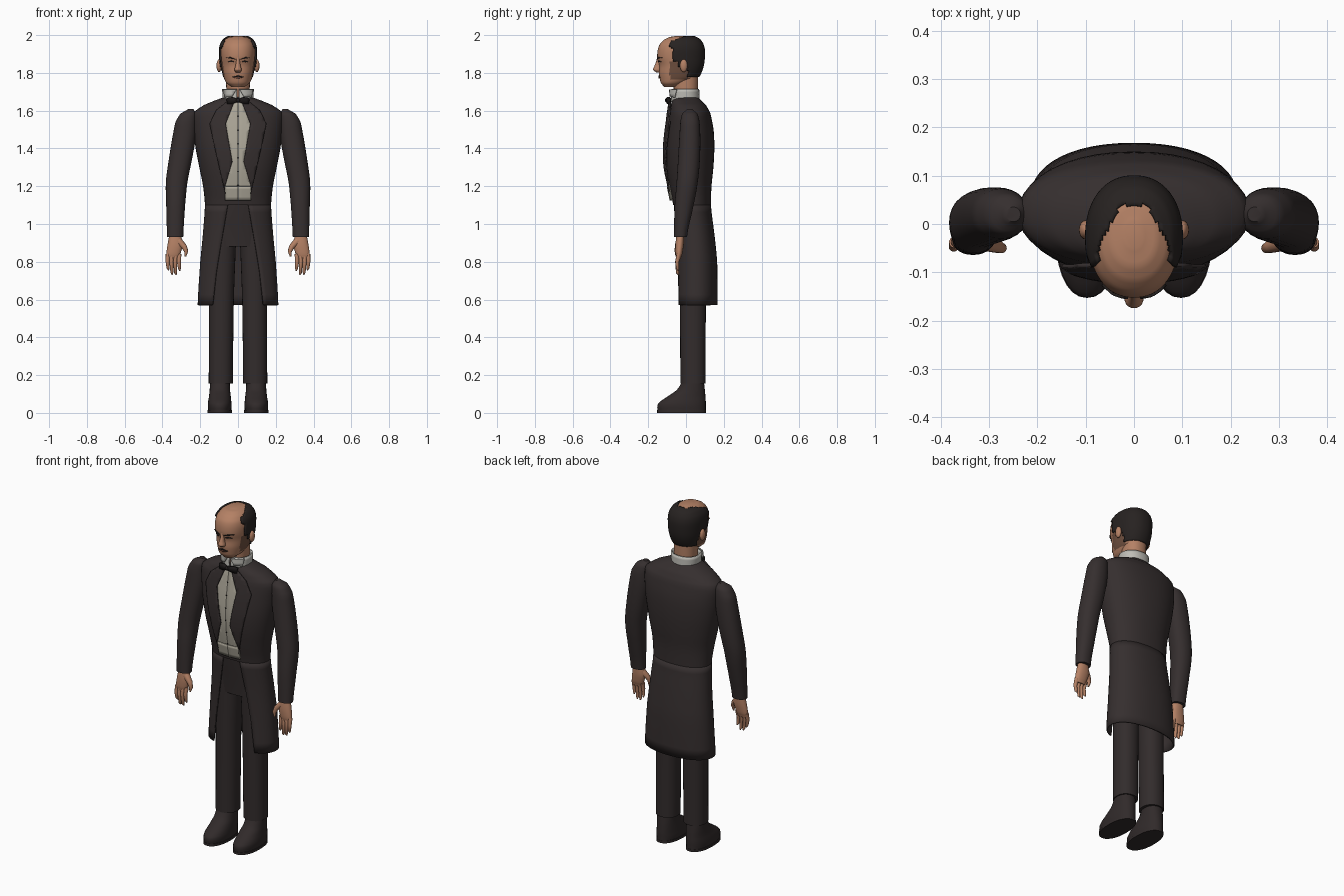
import bpy, bmesh, math
from mathutils import Vector

if "Cube" in bpy.data.objects:
    bpy.data.objects.remove(bpy.data.objects["Cube"], do_unlink=True)


def material(name, rgb):
    m = bpy.data.materials.new(name)
    m.use_nodes = True
    m.diffuse_color = (*rgb, 1)
    bsdf = m.node_tree.nodes["Principled BSDF"]
    bsdf.inputs["Base Color"].default_value = (*rgb, 1)
    bsdf.inputs["Roughness"].default_value = 0.8
    return m


CLOTH = material("coat cloth", (0.036, 0.028, 0.028))
TROUSER = material("trouser cloth", (0.032, 0.025, 0.025))
LEATHER = material("shoe leather", (0.03, 0.023, 0.023))
SHIRT = material("shirt linen", (0.42, 0.39, 0.32))
COLLAR = material("collar linen", (0.52, 0.51, 0.47))
SKIN = material("skin", (0.46, 0.22, 0.13))
STUBBLE = material("stubble", (0.16, 0.08, 0.05))
HAIR = material("hair", (0.02, 0.016, 0.015))
BLACK = material("black silk", (0.012, 0.01, 0.01))
LIP = material("lips", (0.25, 0.1, 0.065))


def finish(bm, name, *mats, thick=0, offset=1):
    me = bpy.data.meshes.new(name)
    bm.to_mesh(me)
    bm.free()
    ob = bpy.data.objects.new(name, me)
    bpy.context.collection.objects.link(ob)
    for m in mats:
        me.materials.append(m)
    if thick:
        mod = ob.modifiers.new("thickness", "SOLIDIFY")
        mod.thickness, mod.offset = thick, offset
    bpy.ops.object.select_all(action="DESELECT")
    ob.select_set(True)
    bpy.context.view_layer.objects.active = ob
    bpy.ops.object.shade_smooth_by_angle(angle=math.radians(45))
    return ob


def spline(rings, k=4):
    """Smoothly refine a list of (z, centre x, front y, back y, half width)."""
    out = []
    for i in range(len(rings) - 1):
        a, b, c, d = (rings[min(max(i + o, 0), len(rings) - 1)] for o in (-1, 0, 1, 2))
        for j in range(k):
            t = j / k
            out.append([q + t / 2 * (r - p + t * (2 * p - 5 * q + 4 * r - s + t * (3 * (q - r) + s - p)))
                        for p, q, r, s in zip(a, b, c, d)])
            out[-1][0] = b[0] + t * (c[0] - b[0])
    return out + [list(rings[-1])]


def lerp(table, z):
    for a, b in zip(table, table[1:]):
        if a[0] <= z <= b[0]:
            t = (z - a[0]) / (b[0] - a[0])
            return [p + t * (q - p) for p, q in zip(a, b)]
    return table[0] if z < table[0][0] else table[-1]


def loft_mesh(rings, side=1, n=40, power=2.2, edge=None, caps=True):
    """Stack of rounded sections; edge(z) leaves a gap open at the front."""
    bm = bmesh.new()
    rows = []
    for z, cx, y0, y1, rx in spline(rings):
        gap = math.asin(min(1, (edge(z) / rx) ** (power / 2))) if edge else 0
        row = []
        for j in range(n + 1 if edge else n):
            a = -math.pi / 2 + gap + (2 * math.pi - 2 * gap) * j / n
            c, s = math.cos(a), math.sin(a)
            x = rx * math.copysign(abs(c) ** (2 / power), c)
            y = (y1 - y0) / 2 * math.copysign(abs(s) ** (2 / power), s)
            row.append(bm.verts.new((side * cx + x, (y0 + y1) / 2 + y, z)))
        rows.append(row)
    for lo, hi in zip(rows, rows[1:]):
        for j in range(n):
            k = (j + 1) % len(lo)
            bm.faces.new((lo[j], lo[k], hi[k], hi[j]))
    if caps and not edge:
        bm.faces.new(rows[0][::-1])
        bm.faces.new(rows[-1])
    return bm


def loft(name, rings, mat, **kw):
    return finish(loft_mesh(rings, **kw), name, mat)


def tube(name, points, radii, mat):
    cu = bpy.data.curves.new(name, "CURVE")
    cu.dimensions, cu.bevel_depth, cu.bevel_resolution = "3D", 1, 3
    cu.use_fill_caps = True
    sp = cu.splines.new("POLY")
    sp.points.add(len(points) - 1)
    for p, co, r in zip(sp.points, points, radii):
        p.co, p.radius = (*co, 1), r
    sp.use_smooth = True
    cu.materials.append(mat)
    ob = bpy.data.objects.new(name, cu)
    bpy.context.collection.objects.link(ob)


def ball(name, centre, size, mat):
    bm = bmesh.new()
    bmesh.ops.create_uvsphere(bm, u_segments=16, v_segments=10, radius=1)
    for v in bm.verts:
        v.co = Vector(centre) + Vector(p * q for p, q in zip(v.co, size))
    return finish(bm, name, mat)


# Coat: one table of sections shared by the body and the open skirt
COAT = [(0.57, 0, -0.06, 0.168, 0.214), (0.8, 0, -0.058, 0.165, 0.2), (0.95, 0, -0.06, 0.15, 0.186),
        (1.1, 0, -0.068, 0.132, 0.175), (1.2, 0, -0.088, 0.135, 0.185), (1.3, 0, -0.104, 0.145, 0.205),
        (1.4, 0, -0.108, 0.15, 0.224), (1.5, 0, -0.1, 0.146, 0.236), (1.59, 0, -0.087, 0.128, 0.235),
        (1.63, 0, -0.08, 0.105, 0.18), (1.655, 0, -0.074, 0.08, 0.12), (1.675, 0, -0.06, 0.065, 0.07)]
OPENING = [(0.57, 0.135), (0.75, 0.115), (0.9, 0.09), (1, 0.072), (1.1, 0.055)]
loft("coat_body", COAT[3:], CLOTH)
finish(loft_mesh(COAT[:4], edge=lambda z: lerp(OPENING, z)[1]), "coat_skirt", CLOTH, thick=0.008, offset=-1)
DENSE = spline(COAT)


def chest(x, z):
    _, _, y0, y1, rx = lerp(DENSE, z)
    return (y0 + y1) / 2 - (y1 - y0) / 2 * max(0, 1 - abs(x / rx) ** 2.2) ** (1 / 2.2)


def plate(name, outline, side, mat, lift, thick=0.006, surface=chest):
    """Flat outline in x and z, sliced finely and laid on a surface."""
    bm = bmesh.new()
    bm.faces.new([bm.verts.new((side * x, 0, z)) for x, z in outline])
    for axis, step in ((2, 0.02), (0, 0.02)):
        normal = Vector((axis == 0, 0, axis == 2))
        lo = min(v.co[axis] for v in bm.verts)
        hi = max(v.co[axis] for v in bm.verts)
        for i in range(1, int((hi - lo) / step) + 1):
            geom = bm.verts[:] + bm.edges[:] + bm.faces[:]
            bmesh.ops.bisect_plane(bm, geom=geom, plane_co=normal * (lo + i * step), plane_no=normal)
    bm.normal_update()
    bmesh.ops.reverse_faces(bm, faces=[f for f in bm.faces if f.normal.y > 0])
    for v in bm.verts:
        v.co.y = surface(v.co.x, v.co.z) - lift
    return finish(bm, name, mat, thick=thick)


SHIRT_EDGE = [(0.02, 1.645), (0.065, 1.53), (0.03, 1.33), (0.068, 1.2), (0.066, 1.125)]
LAPEL = [(0.02, 1.645), (0.06, 1.645), (0.115, 1.6), (0.148, 1.53), (0.125, 1.42),
         (0.075, 1.2), (0.066, 1.16), (0.068, 1.2), (0.03, 1.33), (0.065, 1.53)]
ARM = [(0.93, 0.333, -0.064, 0.005, 0.043), (1.1, 0.33, -0.06, 0.04, 0.05), (1.22, 0.325, -0.05, 0.062, 0.057),
       (1.33, 0.307, -0.043, 0.073, 0.061), (1.45, 0.287, -0.036, 0.076, 0.062), (1.54, 0.275, -0.03, 0.072, 0.056),
       (1.585, 0.262, -0.02, 0.06, 0.042), (1.608, 0.25, 0.005, 0.035, 0.015)]
LEG = [(0.155, 0.091, -0.03, 0.104, 0.064), (0.6, 0.088, -0.032, 0.105, 0.066),
       (0.9, 0.084, -0.035, 0.108, 0.073), (1.12, 0.078, -0.04, 0.11, 0.075)]
SHOE = [(0.012, 0.097, -0.15, 0.105, 0.061), (0.035, 0.097, -0.152, 0.105, 0.063), (0.055, 0.097, -0.142, 0.105, 0.062),
        (0.085, 0.096, -0.1, 0.103, 0.058), (0.12, 0.096, -0.05, 0.1, 0.054), (0.17, 0.096, -0.02, 0.095, 0.052)]
PALM = [(0.815, 0.345, -0.05, -0.028, 0.03), (0.84, 0.342, -0.055, -0.02, 0.037),
        (0.89, 0.333, -0.056, -0.012, 0.04), (0.95, 0.333, -0.05, -0.01, 0.03)]

for side, label in ((1, "left"), (-1, "right")):
    plate(label + "_shirt_front", [(0, 1.645), *SHIRT_EDGE, (0, 1.125)], side, SHIRT, 0.002)
    plate(label + "_waistband", [(0, 1.2), (0.069, 1.2), (0.069, 1.125), (0, 1.125)], side, SHIRT, 0.008)
    plate(label + "_lapel", LAPEL, side, CLOTH, 0.008, 0.008)
    loft(label + "_sleeve", ARM, CLOTH, side=side, n=28)
    loft(label + "_trouser_leg", LEG, TROUSER, side=side, n=28)
    loft(label + "_shoe", SHOE, LEATHER, side=side, n=28)
    loft(label + "_shoe_sole", [(0, 0.097, -0.153, 0.106, 0.065), (0.014, 0.097, -0.153, 0.106, 0.065)],
         LEATHER, side=side, n=28)

    # Hand with four fingers and a thumb
    loft(label + "_palm", PALM, SKIN, side=side, n=20)
    for i, tip in enumerate((0.755, 0.732, 0.73, 0.752)):
        x = 0.373 - i * 0.02
        path = [(x - 0.002, -0.038, 0.84), (x, -0.047, 0.8), (x - 0.003, -0.045, tip + 0.012), (x - 0.005, -0.04, tip)]
        tube(f"{label}_finger_{i + 1}", [(side * p, q, r) for p, q, r in path], (0.012, 0.0105, 0.008, 0.003), SKIN)
    path = [(0.315, -0.035, 0.91), (0.285, -0.045, 0.88), (0.274, -0.05, 0.855), (0.278, -0.052, 0.828)]
    tube(label + "_thumb", [(side * p, q, r) for p, q, r in path], (0.02, 0.015, 0.011, 0.004), SKIN)

loft("trouser_hips", [(0.88, 0, -0.038, 0.11, 0.15), (1.13, 0, -0.06, 0.12, 0.155)], TROUSER)
for i in range(6):
    z = 1.57 - i * 0.073
    ball(f"shirt_stud_{i + 1}", (0, chest(0, z) - 0.009, z), (0.004, 0.003, 0.004), BLACK)

# Collar and bow tie
loft("neck", [(1.64, 0, -0.06, 0.06, 0.06), (1.79, 0, -0.07, 0.065, 0.064)], SKIN)
finish(loft_mesh([(1.645, 0, -0.08, 0.072, 0.08), (1.715, 0, -0.076, 0.07, 0.084)], edge=lambda z: 0.006),
       "collar_band", COLLAR, thick=0.008, offset=-1)


def collar_face(x, z):
    return -0.002 - 0.078 * max(0, 1 - abs(x / 0.085) ** 2.2) ** (1 / 2.2)


for side, label in ((1, "left"), (-1, "right")):
    plate(label + "_collar_wing", [(0.008, 1.712), (0.075, 1.712), (0.068, 1.67), (0.03, 1.675)],
          side, COLLAR, 0.004, 0.006, collar_face)
    plate(label + "_bow_wing", [(0, 1.663), (0.03, 1.672), (0.058, 1.666), (0.054, 1.635), (0.028, 1.636), (0, 1.647)],
          side, BLACK, 0, 0.014, lambda x, z: -0.094 + abs(x) * 0.25)
ball("bow_knot", (0, -0.1, 1.655), (0.012, 0.012, 0.012), BLACK)

# Head with a stubble rule, and a hair shell kept only where hair grows
HEAD = [(1.724, 0, -0.115, -0.04, 0.035), (1.745, 0, -0.132, 0.0, 0.06), (1.77, 0, -0.139, 0.055, 0.074),
        (1.8, 0, -0.143, 0.075, 0.082), (1.84, 0, -0.142, 0.088, 0.088), (1.88, 0, -0.152, 0.093, 0.092),
        (1.92, 0, -0.15, 0.093, 0.093), (1.95, 0, -0.14, 0.085, 0.087), (1.975, 0, -0.117, 0.068, 0.071),
        (1.99, 0, -0.088, 0.04, 0.048), (1.996, 0, -0.05, 0.005, 0.018)]
bm = loft_mesh(HEAD, n=64)
for f in bm.faces:
    c = f.calc_center_median()
    f.material_index = int(-0.085 < c.y < 0.01 and 1.765 < c.z < 1.86 and abs(c.x) > 0.05)
finish(bm, "head", SKIN, STUBBLE)


def hairy(c):
    if c.z > 1.935:
        bald = 0.078 if c.y < -0.05 else 0.078 - (c.y + 0.05) * 0.55
        return c.y > -0.085 and (abs(c.x) > bald or c.y > 0.04)
    if c.z > 1.865:
        return c.y > -0.07
    return c.y > (-0.045 if c.z > 1.83 else 0.012) and c.z > 1.775


bm = loft_mesh([(z + 0.004 * (z > 1.9), x, y0 - 0.006, y1 + 0.007, rx + 0.008) for z, x, y0, y1, rx in HEAD], n=64)
bmesh.ops.delete(bm, geom=[f for f in bm.faces if not hairy(f.calc_center_median())], context="FACES")
finish(bm, "hair", HAIR, thick=0.01, offset=-1)

# Face features
loft("nose", [(1.803, 0, -0.158, -0.13, 0.013), (1.815, 0, -0.174, -0.13, 0.02), (1.835, 0, -0.168, -0.13, 0.014),
              (1.86, 0, -0.158, -0.13, 0.01), (1.885, 0, -0.152, -0.13, 0.009)], SKIN, n=20)
HEAD_DENSE = spline(HEAD)


def face(x, z):
    _, _, y0, y1, rx = lerp(HEAD_DENSE, z)
    return (y0 + y1) / 2 - (y1 - y0) / 2 * max(0, 1 - abs(x / rx) ** 2.2) ** (1 / 2.2)


for side, label in ((1, "left"), (-1, "right")):
    ball(label + "_ear", (side * 0.1, -0.012, 1.838), (0.014, 0.02, 0.034), SKIN)
    plate(label + "_eyebrow", [(0.012, 1.872), (0.04, 1.884), (0.064, 1.88), (0.04, 1.877)],
          side, HAIR, 0.001, 0.005, face)
    plate(label + "_eye", [(0.018, 1.86), (0.036, 1.866), (0.054, 1.859), (0.036, 1.857)],
          side, HAIR, 0.001, 0.003, face)
    plate(label + "_mouth", [(0, 1.787), (0.03, 1.779), (0.026, 1.776), (0, 1.781)], side, HAIR, 0.001, 0.004, face)
    plate(label + "_lower_lip", [(0, 1.78), (0.024, 1.776), (0, 1.77)], side, LIP, 0.001, 0.005, face)
